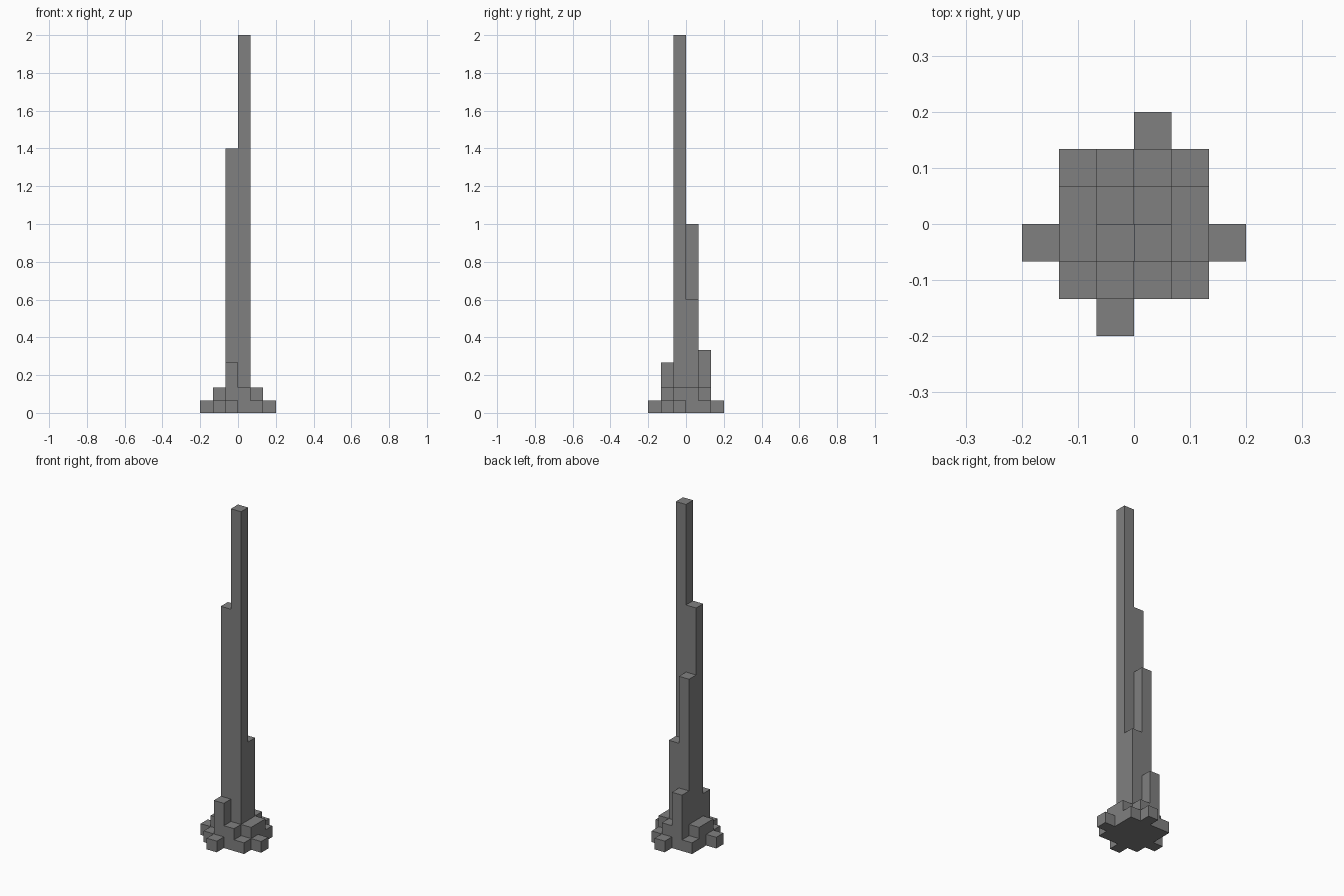
import bpy
import bmesh

if "Cube" in bpy.data.objects:
    bpy.data.objects.remove(bpy.data.objects["Cube"], do_unlink=True)

UNIT = 2 / 30  # side of one block

# Single grey stone colour
stone = bpy.data.materials.new("stone_grey")
stone.use_nodes = True
grey = (0.216, 0.216, 0.216, 1)
stone.diffuse_color = grey
stone.node_tree.nodes["Principled BSDF"].inputs["Base Color"].default_value = grey

# Column heights in blocks, keyed by grid cell (column, row)
columns = {}


def fill(xs, ys, height):
    for x in xs:
        for y in ys:
            columns[x, y] = height


# Square plinth, raised side ledges and front and back steps
fill(range(-2, 2), range(-2, 2), 1)
fill((-2, 1), (-1, 0), 2)
fill((0,), (-2, 1), 2)

# Single outlying blocks
for cell in ((-3, -1), (2, -1), (-1, -3), (0, 2)):
    columns[cell] = 1

# Spire shafts and the two low buttresses
columns[0, -1] = 30
columns[-1, -1] = 21
columns[-1, 0] = 15
columns[0, 0] = 9
columns[-1, 1] = 5
columns[-1, -2] = 4


def build_tower(name):
    """Join the columns into one outer skin without inner walls."""
    bm = bmesh.new()

    def quad(*points):
        bm.faces.new([bm.verts.new([c * UNIT for c in p]) for p in points])

    for (x, y), top in columns.items():
        corners = [(x, y), (x + 1, y), (x + 1, y + 1), (x, y + 1)]
        quad(*[(*c, top) for c in corners])
        quad(*[(*c, 0) for c in reversed(corners)])
        # Walls only where the neighbour is lower
        for k, (dx, dy) in enumerate(((0, -1), (1, 0), (0, 1), (-1, 0))):
            low = columns.get((x + dx, y + dy), 0)
            if low < top:
                a, b = corners[k], corners[(k + 1) % 4]
                quad((*a, low), (*b, low), (*b, top), (*a, top))

    bmesh.ops.remove_doubles(bm, verts=bm.verts, dist=0.0001)
    mesh = bpy.data.meshes.new(name)
    bm.to_mesh(mesh)
    bm.free()
    mesh.materials.append(stone)
    obj = bpy.data.objects.new(name, mesh)
    bpy.context.collection.objects.link(obj)


build_tower("stepped_spire")
